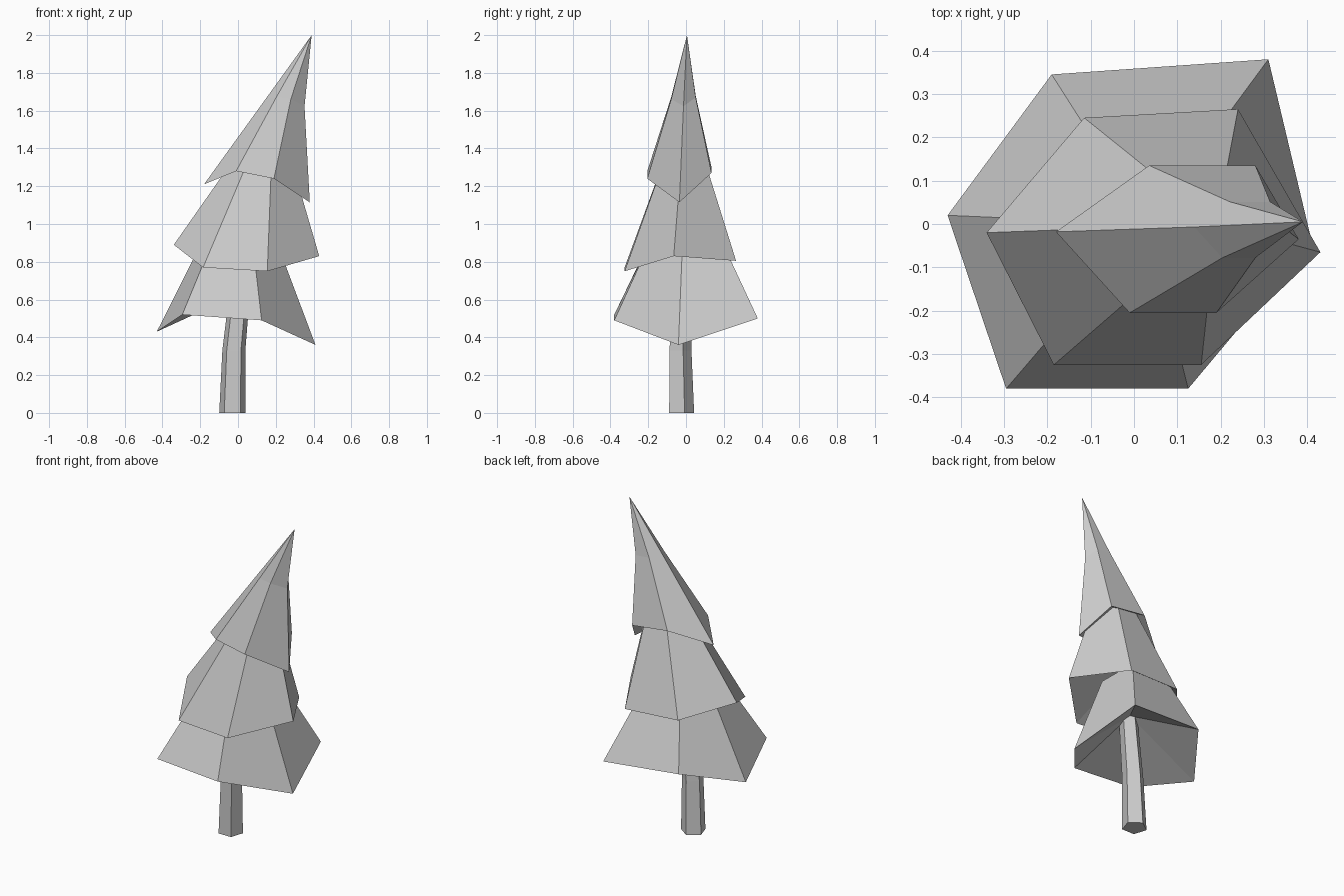
import bpy
import bmesh
import math
from mathutils import Vector

# Remove the default cube only
default_cube = bpy.data.objects.get("Cube")
if default_cube:
    bpy.data.objects.remove(default_cube, do_unlink=True)

# One plain colour for the whole tree
GREY = (0.6, 0.6, 0.6, 1.0)
grey = bpy.data.materials.new("plain_grey")
grey.use_nodes = True
grey.diffuse_color = GREY
grey.node_tree.nodes["Principled BSDF"].inputs["Base Color"].default_value = GREY


def loft(name, rings, bottom, tip=None):
    """Skin rings from bottom to top; fan the underside to one point, and the top to a tip or a flat cap."""
    bm = bmesh.new()
    loops = [[bm.verts.new(point) for point in ring] for ring in rings]
    count = len(loops[0])

    def fan(loop, centre):
        hub = bm.verts.new(centre)
        for i in range(count):
            bm.faces.new((loop[i], loop[(i + 1) % count], hub))

    for lower, upper in zip(loops, loops[1:]):
        for i in range(count):
            j = (i + 1) % count
            bm.faces.new((lower[i], lower[j], upper[j], upper[i]))
    fan(loops[0], bottom)
    if tip:
        fan(loops[-1], tip)
    else:
        bm.faces.new(loops[-1])
    bmesh.ops.recalc_face_normals(bm, faces=bm.faces)
    mesh = bpy.data.meshes.new(name)
    bm.to_mesh(mesh)
    bm.free()
    mesh.materials.append(grey)
    part = bpy.data.objects.new(name, mesh)
    bpy.context.collection.objects.link(part)
    return part


def shrink(rim, scale, centre_x, level):
    """Raise a smaller copy of a ragged rim, keeping a little of its tilt."""
    mean = sum(point[2] for point in rim) / len(rim)
    return [(centre_x + (x - centre_x) * scale, y * scale, level + (z - mean) * 0.3)
            for x, y, z in rim]


def pentagon(x, y, z, radius):
    """Five-sided trunk section with one flat side to the front."""
    ring = []
    for i in range(5):
        angle = math.radians(90 + 72 * i)
        ring.append(Vector((x + radius * math.cos(angle), y + radius * math.sin(angle), z)))
    return ring


# Bent trunk
trunk_rings = [pentagon(-0.03, -0.03, 0, 0.073),
               pentagon(-0.022, -0.035, 0.33, 0.064),
               pentagon(0.02, -0.03, 0.75, 0.055)]
loft("trunk", trunk_rings, (-0.03, -0.03, 0))

# Foliage rims: left, front left, front right, right, back right, back left
low_rim = [(-0.43, 0.02, 0.43), (-0.295, -0.38, 0.52), (0.125, -0.38, 0.49),
           (0.41, -0.04, 0.36), (0.31, 0.38, 0.5), (-0.19, 0.345, 0.54)]
middle_rim = [(-0.34, -0.02, 0.89), (-0.185, -0.325, 0.77), (0.155, -0.325, 0.75),
              (0.43, -0.065, 0.83), (0.24, 0.265, 0.805), (-0.115, 0.245, 0.82)]
top_rim = [(-0.18, -0.018, 1.21), (-0.01, -0.205, 1.28), (0.19, -0.205, 1.24),
           (0.38, -0.035, 1.115), (0.28, 0.135, 1.27), (0.035, 0.135, 1.3)]

# Three leaning tiers, each hollowed underneath
loft("lower_foliage", [low_rim, shrink(low_rim, 0.5, 0.03, 0.9)], (0.03, 0, 0.7))
loft("middle_foliage", [middle_rim, shrink(middle_rim, 0.36, 0.19, 1.35)], (0.06, 0, 1.0))
loft("top_foliage", [top_rim, shrink(top_rim, 0.38, 0.335, 1.66)], (0.14, 0, 1.36),
     tip=(0.39, 0.005, 2))
